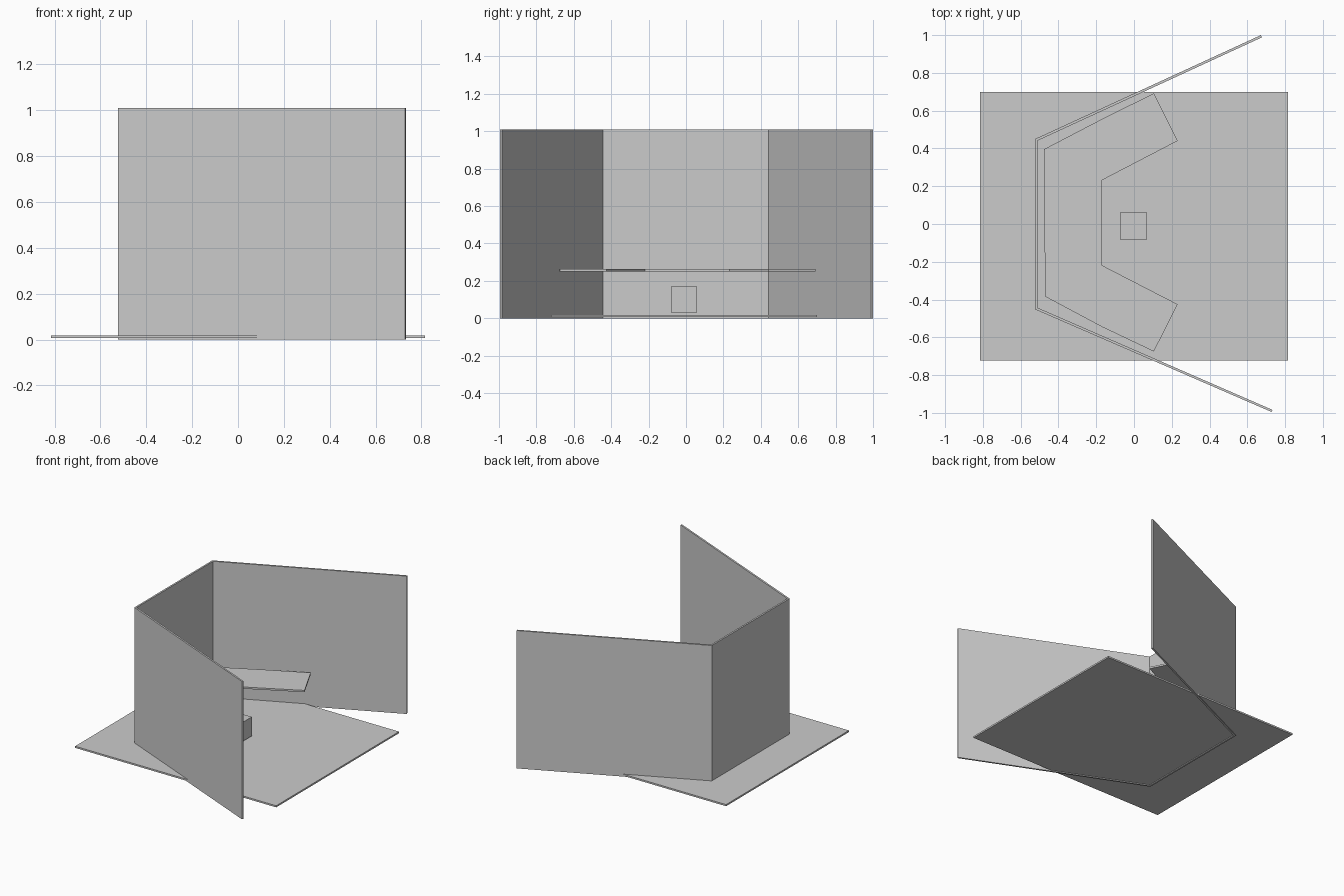
import bpy, bmesh

if "Cube" in bpy.data.objects:
    bpy.data.objects.remove(bpy.data.objects["Cube"])


def extrude_outline(name, outline, z0, z1):
    bm = bmesh.new()
    face = bm.faces.new([bm.verts.new((x, y, z0)) for x, y in outline])
    out = bmesh.ops.extrude_face_region(bm, geom=[face])
    for v in out["geom"]:
        if isinstance(v, bmesh.types.BMVert):
            v.co.z = z1
    bmesh.ops.recalc_face_normals(bm, faces=bm.faces)
    mesh = bpy.data.meshes.new(name)
    bm.to_mesh(mesh)
    bm.free()
    obj = bpy.data.objects.new(name, mesh)
    bpy.context.collection.objects.link(obj)
    return obj


def box(name, x0, x1, y0, y1, z0, z1):
    return extrude_outline(name, [(x0, y0), (x1, y0), (x1, y1), (x0, y1)], z0, z1)


# floor panel
box("floor_panel", -0.815, 0.815, -0.722, 0.70, 0.006, 0.018)

# folded screen wall: outer path, then inner path back
extrude_outline("screen_wall", [
    (0.672, 1.0), (-0.524, 0.45), (-0.524, -0.452), (0.728, -0.995),
    (0.733, -0.984), (-0.511, -0.443), (-0.511, 0.441), (0.677, 0.988),
], 0.0, 1.01)

# three-sided desk top
extrude_outline("desk_top", [
    (0.105, 0.692), (0.231, 0.44), (-0.169, 0.232), (-0.169, -0.219),
    (0.231, -0.425), (0.105, -0.675), (-0.169, -0.545), (-0.471, -0.384),
    (-0.476, 0.396), (-0.169, 0.556),
], 0.250, 0.263)

# stool block
box("stool_block", -0.073, 0.07, -0.081, 0.06, 0.031, 0.171)
